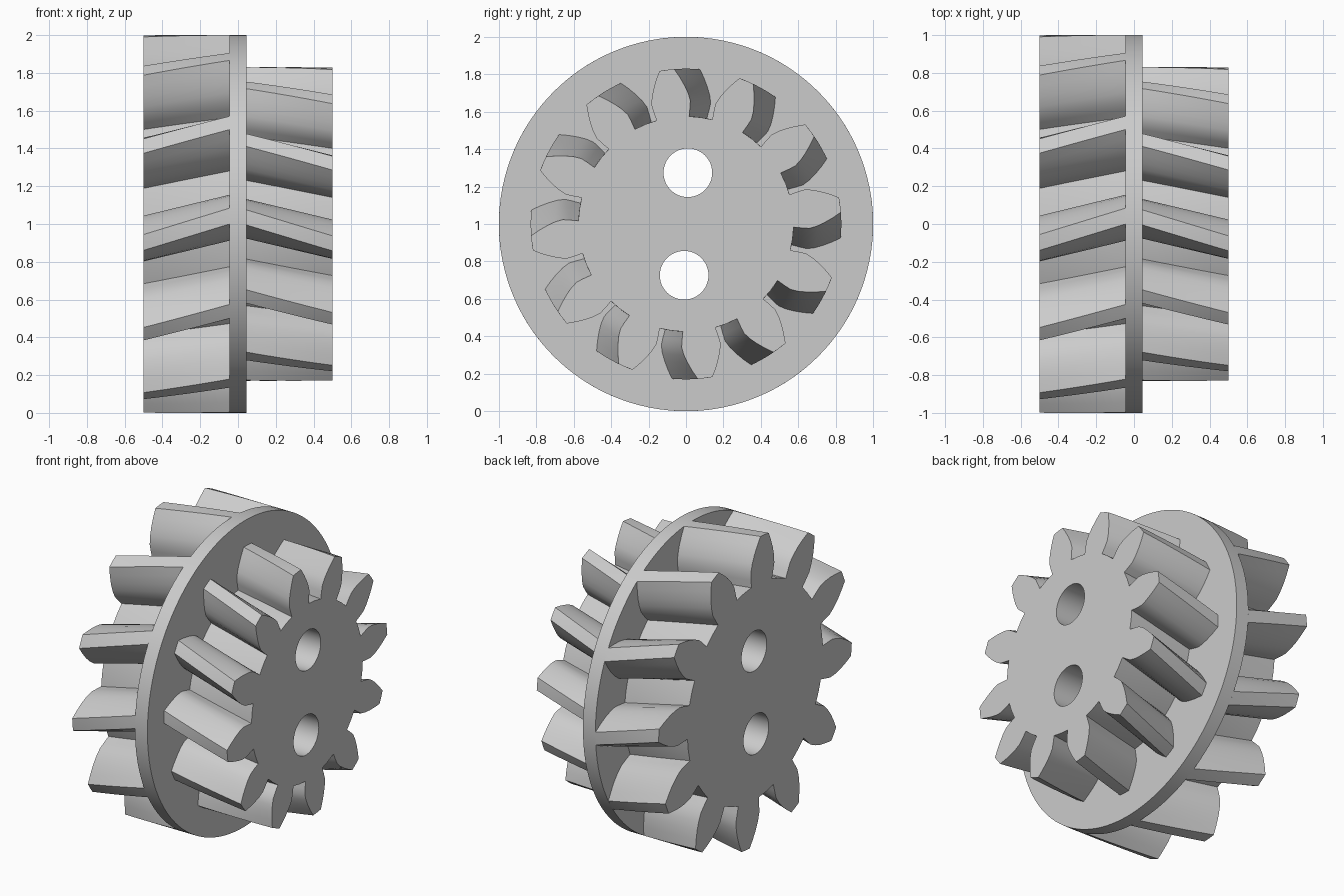
import bpy, bmesh
from math import sin, cos, pi, radians, degrees
from mathutils import Matrix

cube = bpy.data.objects.get("Cube")
if cube:
    bpy.data.objects.remove(cube, do_unlink=True)

TEETH = 12
PLATE = 0.045      # half thickness of the middle disc
END = 0.5          # outer end of each gear
PHASE = 2.4        # degrees, tooth centre at the disc

grey = bpy.data.materials.new("light_grey")
grey.use_nodes = True
colour = (0.6, 0.6, 0.6, 1)
grey.diffuse_color = colour
grey.node_tree.nodes["Principled BSDF"].inputs["Base Color"].default_value = colour


def add_object(name, bm):
    bmesh.ops.recalc_face_normals(bm, faces=bm.faces)
    mesh = bpy.data.meshes.new(name)
    bm.to_mesh(mesh)
    bm.free()
    mesh.materials.append(grey)
    obj = bpy.data.objects.new(name, mesh)
    bpy.context.collection.objects.link(obj)
    return obj


def cylinder(name, radius, depth, y, z, sides):
    bm = bmesh.new()
    place = Matrix.Translation((0, y, z)) @ Matrix.Rotation(pi / 2, 4, 'Y')
    bmesh.ops.create_cone(bm, cap_ends=True, segments=sides, radius1=radius,
                          radius2=radius, depth=depth, matrix=place)
    return add_object(name, bm)


def outline(flank):
    """Closed gear outline as (radius, angle) from one tooth flank."""
    points = []
    for i in range(TEETH):
        centre = 360 / TEETH * i
        points += [(r, centre - degrees(w / r)) for r, w in flank]
        points.append((flank[-1][0], centre))
        points += [(r, centre + degrees(w / r)) for r, w in reversed(flank)]
        points.append((flank[0][0], centre + 180 / TEETH))
    return points


def helical_gear(name, side, flank, twist, slices=6):
    bm = bmesh.new()
    rings = []
    for s in range(slices + 1):
        t = s / slices
        x = side * (PLATE + (END - PLATE) * t)
        turn = twist * t - PHASE
        rings.append([bm.verts.new((x, r * cos(radians(a + turn)),
                                    1 + r * sin(radians(a + turn))))
                      for r, a in outline(flank)])
    for low, high in zip(rings, rings[1:]):
        for i in range(len(low)):
            j = (i + 1) % len(low)
            bm.faces.new((low[i], low[j], high[j], high[i]))
    bm.faces.new(rings[0])
    bm.faces.new(rings[-1])
    return add_object(name, bm)


# Tooth flanks: (radius, half width) from root to tip
small_flank = [(0.575, 0.088), (0.62, 0.098), (0.66, 0.105), (0.70, 0.098),
               (0.74, 0.084), (0.785, 0.064), (0.83, 0.04)]
large_flank = [(0.70, 0.107), (0.75, 0.115), (0.80, 0.122), (0.85, 0.113),
               (0.90, 0.096), (0.95, 0.071), (1.0, 0.042)]

parts = [
    cylinder("middle_disc", 1, 2 * PLATE, 0, 1, 128),
    helical_gear("small_gear", 1, small_flank, 9.5),
    helical_gear("large_gear", -1, large_flank, 8),
]

# Two bores through all parts
cutters = [cylinder("bore_cutter", 0.13, 1.4, s * 0.01, 1 + s * 0.274, 48)
           for s in (1, -1)]
for part in parts:
    bpy.ops.object.select_all(action='DESELECT')
    part.select_set(True)
    bpy.context.view_layer.objects.active = part
    for cutter in cutters:
        mod = part.modifiers.new("bore", 'BOOLEAN')
        mod.operation = 'DIFFERENCE'
        mod.solver = 'EXACT'
        mod.object = cutter
        bpy.ops.object.modifier_apply(modifier=mod.name)
    bpy.ops.object.shade_smooth_by_angle(angle=radians(25))
for cutter in cutters:
    bpy.data.objects.remove(cutter, do_unlink=True)
